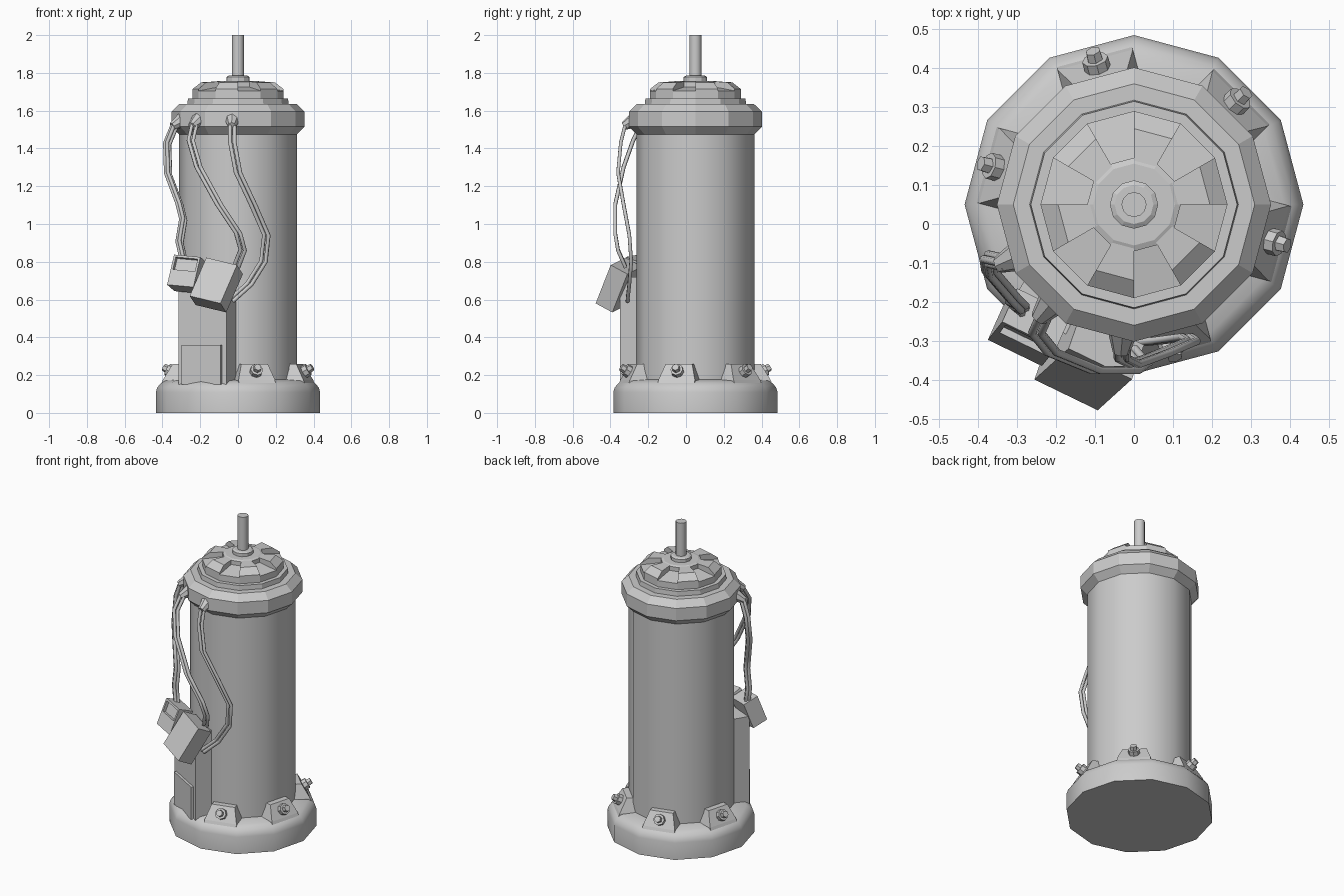
import bpy, bmesh, math
from mathutils import Vector, Matrix

if "Cube" in bpy.data.objects:
    bpy.data.objects.remove(bpy.data.objects["Cube"])

CY = 0.05  # y of the motor axis


def finish(name, bm, smooth=None):
    bmesh.ops.recalc_face_normals(bm, faces=bm.faces)
    me = bpy.data.meshes.new(name)
    bm.to_mesh(me)
    bm.free()
    ob = bpy.data.objects.new(name, me)
    bpy.context.collection.objects.link(ob)
    if smooth:
        bpy.ops.object.select_all(action='DESELECT')
        ob.select_set(True)
        bpy.context.view_layer.objects.active = ob
        bpy.ops.object.shade_smooth_by_angle(angle=math.radians(smooth))
    return ob


def polar(r, deg, z):
    a = math.radians(deg)
    return Vector((r * math.cos(a), CY + r * math.sin(a), z))


def lathe(name, prof, n=12, smooth=None):
    bm = bmesh.new()
    rings = [[bm.verts.new(polar(r, 360 * i / n, z)) for i in range(n)] for r, z in prof]
    for a, b in zip(rings, rings[1:]):
        for i in range(n):
            j = (i + 1) % n
            bm.faces.new((a[i], a[j], b[j], b[i]))
    bm.faces.new(rings[0])
    bm.faces.new(rings[-1])
    return finish(name, bm, smooth)


def frame(loc, right, up):
    """Matrix with local x = right, local z = up, local -y = outward."""
    x = Vector(right).normalized()
    z = Vector(up)
    z = (z - x * z.dot(x)).normalized()
    y = z.cross(x)
    m = Matrix((x, y, z)).transposed().to_4x4()
    m.translation = Vector(loc)
    return m


def radial(r, deg, z):
    a = math.radians(deg)
    return frame(polar(r, deg, z), (-math.sin(a), math.cos(a), 0), (0, 0, 1))


def box(name, size, m):
    bm = bmesh.new()
    bmesh.ops.create_cube(bm, size=1)
    bmesh.ops.scale(bm, vec=size, verts=bm.verts)
    bm.transform(m)
    return finish(name, bm)


def cone(name, r1, r2, depth, n, loc, direction):
    bm = bmesh.new()
    bmesh.ops.create_cone(bm, cap_ends=True, segments=n, radius1=r1, radius2=r2, depth=depth)
    q = Vector(direction).to_track_quat('Z', 'Y').to_matrix().to_4x4()
    bm.transform(Matrix.Translation(loc) @ q)
    return finish(name, bm)


# Base, body, end cap, shaft
lathe("base", [(.435, 0), (.435, .11), (.427, .135), (.41, .155), (.385, .17), (.29, .178)], smooth=40)
lathe("body", [(.312, .15), (.312, 1.5)], smooth=40)
lathe("end_cap", [(.30, 1.475), (.312, 1.475), (.352, 1.515), (.352, 1.595), (.31, 1.635),
                  (.268, 1.635), (.265, 1.665), (.24, 1.665), (.24, 1.705), (.12, 1.725)])
lathe("hub", [(.12, 1.70), (.12, 1.752), (.105, 1.758), (.062, 1.758), (.062, 1.778), (.05, 1.785)])
lathe("shaft", [(.032, 1.75), (.032, 2.0)], smooth=40)

# Raised ribs on the cap dome
for k in range(6):
    a0 = 60 * k
    bm = bmesh.new()
    prof = [(.11, 1.70), (.24, 1.70), (.24, 1.715), (.195, 1.75), (.11, 1.755)]
    s0, s1 = [[bm.verts.new(polar(r, a, z)) for r, z in prof] for a in (a0, a0 + 30)]
    bm.faces.new(s0)
    bm.faces.new(s1)
    for i in range(5):
        j = (i + 1) % 5
        bm.faces.new((s0[i], s0[j], s1[j], s1[i]))
    finish(f"cap_rib_{k}", bm)

# Bolted clamps around the base
for k, deg in enumerate((-75, -15, 45, 105, 165)):
    m = radial(0, deg, 0)
    bm = bmesh.new()
    rows = [[bm.verts.new(m @ Vector((x, -r, z))) for x, r, z in
             ((-w, .28, z), (w, .28, z), (w, ro, z), (-w, ro, z))]
            for w, ro, z in ((.1, .395, .15), (.1, .385, .175), (.072, .338, .26))]
    for a, b in zip(rows, rows[1:]):
        for i in range(4):
            j = (i + 1) % 4
            bm.faces.new((a[i], a[j], b[j], b[i]))
    bm.faces.new(rows[0])
    bm.faces.new(rows[-1])
    finish(f"clamp_{k}", bm)
    d = m.to_3x3() @ Vector((0, -.87, .5))
    p = polar(.36, deg, .215)
    cone(f"washer_{k}", .034, .034, .04, 8, p + d * .01, d)
    cone(f"bolt_{k}", .022, .02, .03, 6, p + d * .04, d)

# Side housing with cover plate
box("side_housing", (.292, .16, .57), radial(.296, 240, .435))
box("cover_plate", (.24, .03, .21), radial(.377, 240, .255))

# Tilted connector boxes
right, up = (.165, -.08, -.04), (.2, .42, .9)
box("large_connector", (.185, .105, .235), frame((-.115, -.355, .677), right, up))

bm = bmesh.new()
bmesh.ops.create_cube(bm, size=1)
bmesh.ops.scale(bm, vec=(.155, .10, .17), verts=bm.verts)
bmesh.ops.bisect_plane(bm, geom=bm.verts[:] + bm.edges[:] + bm.faces[:],
                       plane_co=(0, 0, -.01), plane_no=(0, 0, 1))
bm.normal_update()
win = [f for f in bm.faces if f.normal.y < -.9 and f.calc_center_median().z > 0]
bmesh.ops.inset_region(bm, faces=win, thickness=.018, depth=0)
bmesh.ops.inset_region(bm, faces=win, thickness=.002, depth=-.018)
bm.transform(frame((-.268, -.265, .735), (.165, -.08, -.015), (.15, .3, .93)))
finish("small_connector", bm)

# Cables with strands, and their cap sockets
cables = [
    (4, 204, [(-.33, -.10, 1.53), (-.375, -.09, 1.42), (-.37, -.12, 1.26), (-.31, -.19, 1.10),
              (-.29, -.21, 1.02), (-.31, -.20, .90), (-.285, -.22, .79)]),
    (2, 230, [(-.23, -.235, 1.53), (-.25, -.28, 1.44), (-.21, -.33, 1.30), (-.10, -.375, 1.10),
              (0, -.375, .95), (.025, -.36, .86), (-.01, -.32, .77)]),
    (2, 265, [(-.03, -.32, 1.53), (-.03, -.345, 1.43), (0, -.36, 1.27), (.08, -.33, 1.10),
              (.15, -.30, .94), (.135, -.29, .80), (.06, -.30, .68), (-.04, -.31, .59)])]
for k, (n, deg, pts) in enumerate(cables):
    cu = bpy.data.curves.new(f"cable_{k}", 'CURVE')
    cu.dimensions = '3D'
    cu.bevel_depth = .0105
    cu.bevel_resolution = 1
    cu.use_fill_caps = True
    for s in range(n):
        a = 2 * math.pi * s / n
        off = Vector((.012 * math.cos(a), .012 * math.sin(a), .004 * s))
        sp = cu.splines.new('POLY')
        sp.points.add(len(pts) - 1)
        for p, co in zip(sp.points, pts):
            p.co = (*(Vector(co) + off), 1)
    ob = bpy.data.objects.new(f"cable_{k}", cu)
    bpy.context.collection.objects.link(ob)
    bpy.ops.object.select_all(action='DESELECT')
    ob.select_set(True)
    bpy.context.view_layer.objects.active = ob
    bpy.ops.object.convert(target='MESH')
    out = polar(1, deg, 0) - Vector((0, CY, 0))
    cone(f"cable_socket_{k}", .042, .022, .07, 8, polar(.35, deg, 1.535),
         out + Vector((0, 0, -.55)))
